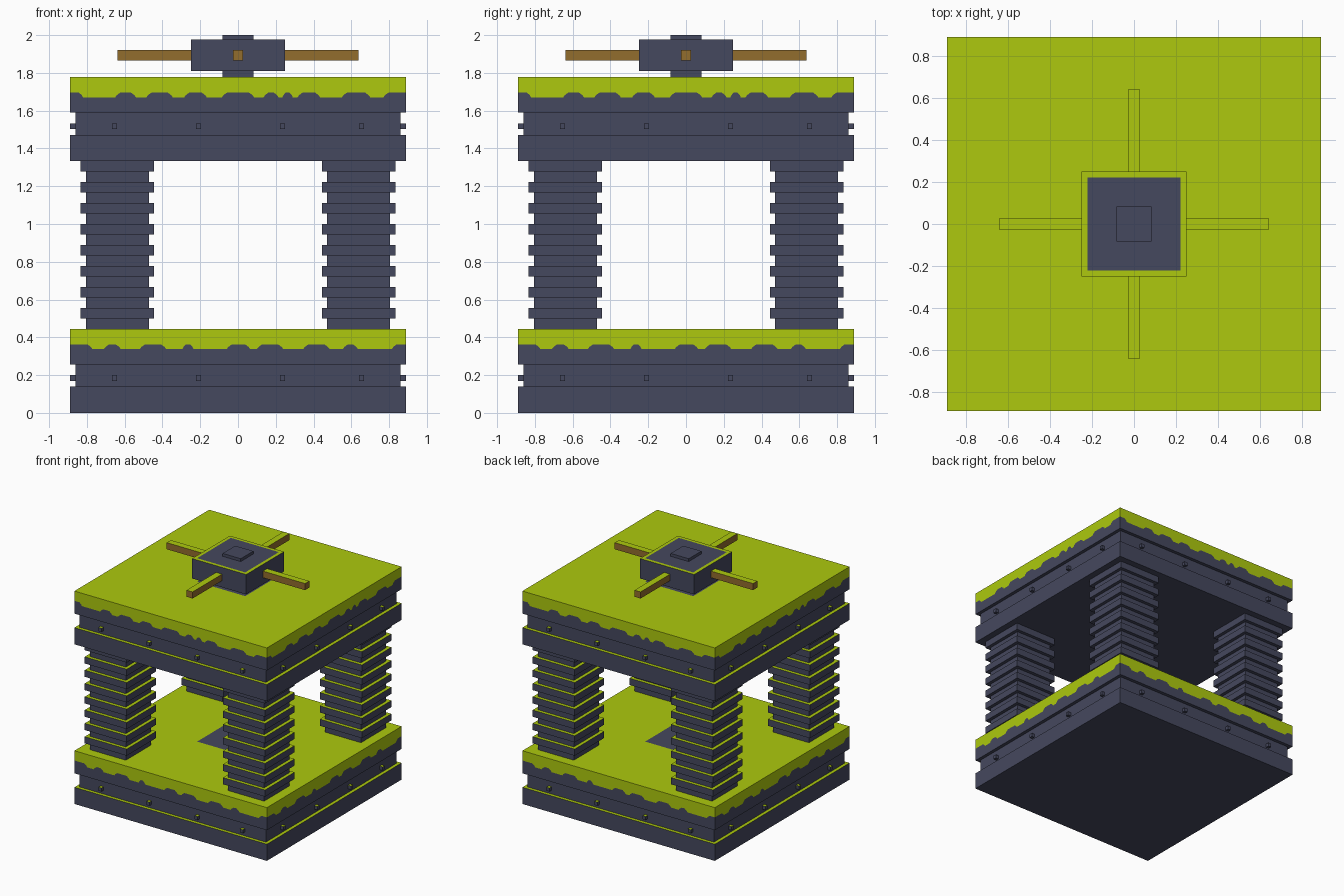
import bpy, bmesh, math
from mathutils import Matrix

if "Cube" in bpy.data.objects:
    bpy.data.objects.remove(bpy.data.objects["Cube"])

U = 2 / 72          # base grid unit
PATCH = 0.222       # half width of the dark centre patch on tops


def material(name, rgb):
    m = bpy.data.materials.new(name)
    lin = [((c / 255 + 0.055) / 1.055) ** 2.4 if c > 10 else c / 255 / 12.92 for c in rgb]
    m.diffuse_color = (*lin, 1)
    m.use_nodes = True
    m.node_tree.nodes["Principled BSDF"].inputs["Base Color"].default_value = m.diffuse_color
    return m


MATS = [material("dark slate", (69, 72, 94)),
        material("lime green", (173, 201, 14)),
        material("wood brown", (146, 109, 45))]
DARK, GREEN, BROWN = 0, 1, 2


def finish(name, bm):
    me = bpy.data.meshes.new(name)
    bm.to_mesh(me)
    bm.free()
    for m in MATS:
        me.materials.append(m)
    ob = bpy.data.objects.new(name, me)
    bpy.context.collection.objects.link(ob)
    return ob


def face(bm, pts, mat, rot=Matrix()):
    f = bm.faces.new([bm.verts.new(rot @ Matrix.Translation(p).translation) for p in pts])
    f.material_index = mat
    return f


def box(bm, x0, x1, y0, y1, z0, z1, side=DARK, top=GREEN, rot=Matrix()):
    """Box whose upward face takes its own colour; undersides are dark."""
    m = rot @ Matrix.Translation(((x0 + x1) / 2, (y0 + y1) / 2, (z0 + z1) / 2)) \
        @ Matrix.Diagonal((x1 - x0, y1 - y0, z1 - z0, 1))
    verts = bmesh.ops.create_cube(bm, size=1, matrix=m)["verts"]
    for f in {f for v in verts for f in v.link_faces}:
        f.normal_update()
        f.material_index = top if f.normal.z > 0.5 else DARK if f.normal.z < -0.5 else side


def quarter(i):
    return Matrix.Rotation(i * math.pi / 2, 4, 'Z')


def top_cap(bm, h, z):
    """Green square top with a dark centre patch."""
    p = PATCH
    for i in range(4):
        face(bm, [(-h, -h, z), (h, -h, z), (p, -p, z), (-p, -p, z)], GREEN, quarter(i))
    face(bm, [(-p, -p, z), (p, -p, z), (p, p, z), (-p, p, z)], DARK)


def slab(name, z, bumps):
    h, g = 32 * U, 31 * U
    zb, zt = z + 0.256, z + 16 * U
    lo, hi = z + 0.337, z + 0.363
    bm = bmesh.new()
    box(bm, -h, h, -h, h, z, z + 5 * U)                 # bottom plate
    box(bm, -g, g, -g, g, z + 5 * U, zb)                # recessed groove
    # wavy border between green top and dark side
    line = [(-h, hi if bumps[0][0] <= -h else lo)]
    for a, b in bumps:
        s = min(0.028, (b - a) / 3)
        if a > -h:
            line += [(a, lo), (a + s * .3, lo + .012), (a + s, hi)]
        if b < h:
            line += [(b - s, hi), (b - s * .3, lo + .012), (b, lo)]
    line.append((h, hi if bumps[-1][1] >= h else lo))
    for i in range(4):
        r = quarter(i)
        for (xa, za), (xb, z2) in zip(line, line[1:]):
            face(bm, [(xa, -h, za), (xb, -h, z2), (xb, -h, zt), (xa, -h, zt)], GREEN, r)
            face(bm, [(xa, -h, zb), (xb, -h, zb), (xb, -h, z2), (xa, -h, za)], DARK, r)
        # small rivets in the groove
        for x in (-0.653, -0.209, 0.236, 0.653):
            box(bm, x - .0135, x + .0135, -h, -g, z + .17, z + .2, rot=r)
    top_cap(bm, h, zt)
    face(bm, [(-h, h, zb), (h, h, zb), (h, -h, zb), (-h, -h, zb)], DARK)
    bmesh.ops.remove_doubles(bm, verts=bm.verts, dist=1e-5)
    finish(name, bm)


E = 32 * U
slab("base_slab", 0, [(-E, -.77), (-.71, -.62), (-.52, -.38), (-.295, -.235), (-.06, .065),
                      (.1, .24), (.345, .485), (.555, .635), (.815, E)])
slab("roof_slab", 48 * U, [(-E, -.82), (-.65, -.54), (-.485, -.345), (-.285, -.165), (-.085, .085),
                           (.135, .215), (.235, .29), (.315, .435), (.55, .7), (.77, E)])

# ribbed corner pillars
for i, n in enumerate(("front_left", "front_right", "back_right", "back_left")):
    bm = bmesh.new()
    r = quarter(i)
    box(bm, -29 * U, -17 * U, -29 * U, -17 * U, 16 * U, 48 * U, rot=r)
    for k in range(8):
        z = (18 + 4 * k) * U
        box(bm, -30 * U, -16 * U, -30 * U, -16 * U, z, z + 2 * U, rot=r)
    finish(n + "_pillar", bm)

# central hub on the roof
bm = bmesh.new()
h, z0, z1 = 9 * U, 1.81, 1.976
for i in range(4):
    face(bm, [(-h, -h, z0), (h, -h, z0), (h, -h, z1), (-h, -h, z1)], DARK, quarter(i))
face(bm, [(-h, h, z0), (h, h, z0), (h, -h, z0), (-h, -h, z0)], DARK)
top_cap(bm, h, z1)
bmesh.ops.remove_doubles(bm, verts=bm.verts, dist=1e-5)
finish("hub", bm)

# hub axle
bm = bmesh.new()
box(bm, -3 * U, 3 * U, -3 * U, 3 * U, 64 * U, 2.0, top=DARK)
finish("hub_axle", bm)

# four wooden spokes
for i, n in enumerate(("front", "right", "back", "left")):
    bm = bmesh.new()
    box(bm, -U, U, -23 * U, -9 * U, 1.865, 1.92, side=BROWN, rot=quarter(i))
    finish(n + "_spoke", bm)
